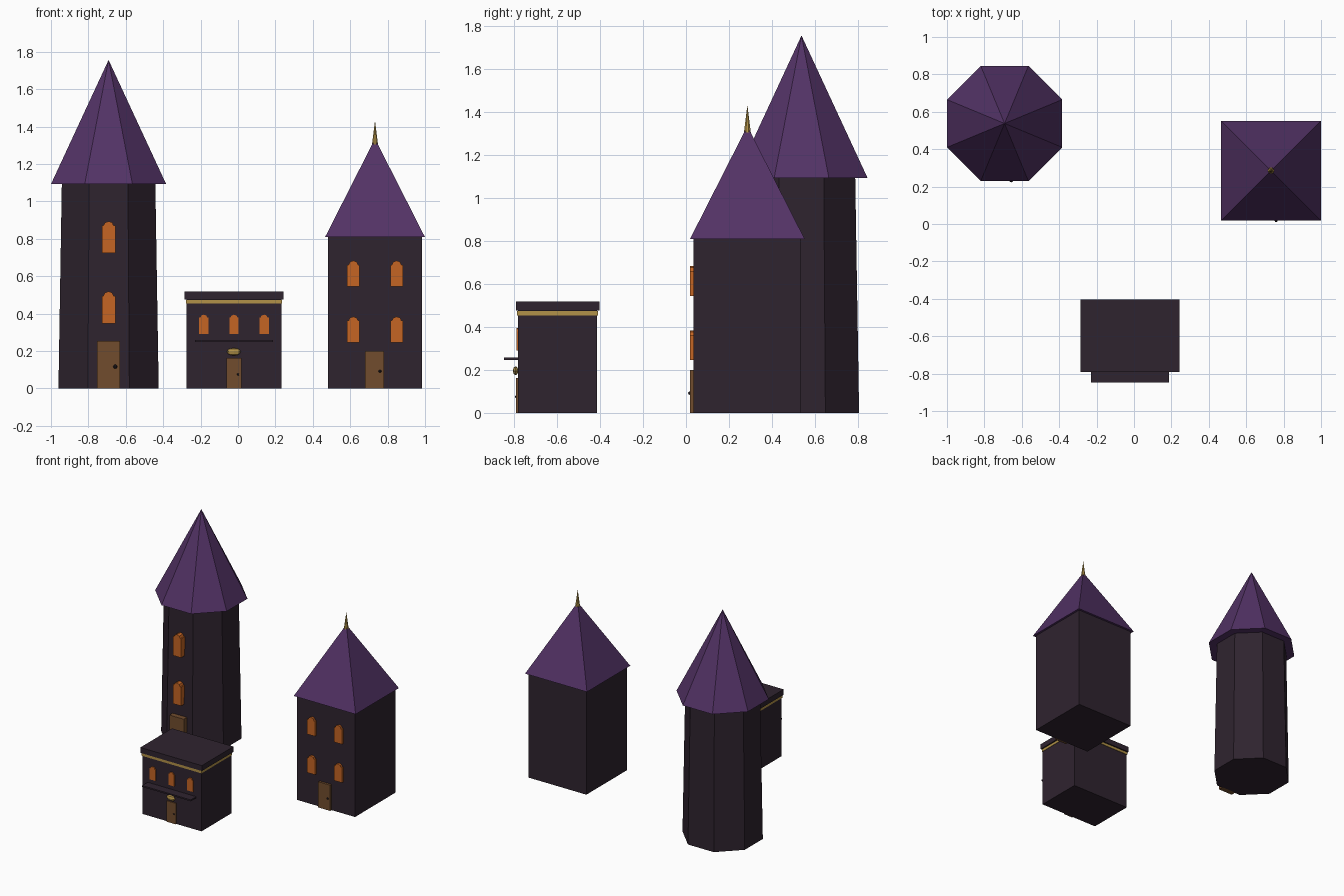
import bpy, bmesh
from math import pi, cos
from mathutils import Matrix, Vector

cube = bpy.data.objects.get("Cube")
if cube:
    bpy.data.objects.remove(cube, do_unlink=True)


def material(name, rgb):
    m = bpy.data.materials.new(name)
    m.use_nodes = True
    m.diffuse_color = (*rgb, 1)
    m.node_tree.nodes["Principled BSDF"].inputs["Base Color"].default_value = (*rgb, 1)
    return m


WALL = material("dark plum wall", (0.028, 0.017, 0.028))
ROOF = material("purple roof", (0.085, 0.032, 0.13))
GLOW = material("orange window", (0.56, 0.13, 0.017))
WOOD = material("brown door", (0.165, 0.073, 0.027))
GOLD = material("old gold", (0.45, 0.29, 0.065))
IRON = material("black iron", (0.016, 0.012, 0.016))


def finish(bm, name, mat):
    bmesh.ops.recalc_face_normals(bm, faces=bm.faces)
    me = bpy.data.meshes.new(name)
    bm.to_mesh(me)
    bm.free()
    me.materials.append(mat)
    ob = bpy.data.objects.new(name, me)
    bpy.context.collection.objects.link(ob)
    return ob


def box(name, mat, lo, hi):
    lo, hi = Vector(lo), Vector(hi)
    bm = bmesh.new()
    bmesh.ops.create_cube(bm, size=1)
    for v in bm.verts:
        v.co = (lo + hi) / 2 + v.co * (hi - lo)
    return finish(bm, name, mat)


def prism(name, mat, sides, x, y, z0, z1, flat0, flat1):
    """Regular prism, frustum or pyramid; flat0 and flat1 reach to the flat sides."""
    k = cos(pi / sides)
    bm = bmesh.new()
    bmesh.ops.create_cone(bm, cap_ends=True, segments=sides, radius1=flat0 / k,
                          radius2=flat1 / k, depth=z1 - z0)
    bmesh.ops.remove_doubles(bm, verts=bm.verts, dist=1e-5)
    bm.transform(Matrix.Translation((x, y, (z0 + z1) / 2)) @ Matrix.Rotation(pi / sides, 4, 'Z'))
    return finish(bm, name, mat)


def ball(name, mat, centre, size, u=8, v=6):
    bm = bmesh.new()
    bmesh.ops.create_uvsphere(bm, u_segments=u, v_segments=v, radius=1)
    bm.transform(Matrix.Translation(centre) @ Matrix.Diagonal((*size, 1)))
    return finish(bm, name, mat)


def window(name, x, z, w, h, y0, y1):
    """Pane with a narrower pointed arch on top."""
    r = w / 2
    right = [(r, 0), (r, h), (r * .76, h), (r * .54, h + r * .46)]
    outline = right + [(0, h + r * .65)] + [(-a, b) for a, b in reversed(right)]
    bm = bmesh.new()
    face = bm.faces.new([bm.verts.new((x + a, y0, z + b)) for a, b in outline])
    out = bmesh.ops.extrude_face_region(bm, geom=[face])
    moved = [g for g in out["geom"] if isinstance(g, bmesh.types.BMVert)]
    bmesh.ops.translate(bm, verts=moved, vec=(0, y1 - y0, 0))
    return finish(bm, name, GLOW)


def door(prefix, x, w, h, y0, y1, knob_r):
    box(prefix + "_door", WOOD, (x - w / 2, y0, 0), (x + w / 2, y1, h))
    ball(prefix + "_door_knob", IRON, (x + w * .29, y0, h * .46), (knob_r,) * 3)


# Octagonal tower
TX, TY = -0.692, 0.5375
prism("tower_wall", WALL, 8, TX, TY, 0, 1.095, 0.268, 0.25)
prism("tower_roof", ROOF, 8, TX, TY, 1.092, 1.756, 0.308, 0)
door("tower", TX, 0.123, 0.253, 0.234, 0.275, 0.011)
for i, z in enumerate((0.348, 0.723)):
    window(f"tower_window_{i + 1}", TX, z, 0.072, 0.147, 0.238, 0.29)

# Square house
HX, HY = 0.7325, 0.2855
box("house_wall", WALL, (HX - .25, HY - .25, 0), (HX + .25, HY + .25, 0.812))
prism("house_roof", ROOF, 4, HX, HY, 0.81, 1.335, 0.2665, 0)
prism("house_spire", GOLD, 8, HX, HY, 1.305, 1.433, 0.016, 0)
door("house", HX - .003, 0.103, 0.2, 0.018, 0.04, 0.008)
for i, z in enumerate((0.246, 0.545)):
    for side, name in ((-1, "right"), (1, "left")):
        window(f"house_window_{name}_{i + 1}", HX + side * .116, z, 0.067, 0.116, 0.018, 0.04)

# Shop with a flat cornice
SX, SY = -0.0215, -0.5975


def slab(name, mat, half_x, half_y, z0, z1):
    box(name, mat, (SX - half_x, SY - half_y, z0), (SX + half_x, SY + half_y, z1))


slab("shop_wall", WALL, 0.2545, 0.184, 0, 0.478)
slab("shop_gold_band", GOLD, 0.2575, 0.188, 0.453, 0.473)
slab("shop_cornice", WALL, 0.2645, 0.1945, 0.476, 0.518)
box("shop_awning", WALL, (SX - .209, -0.848, 0.247), (SX + .209, -0.775, 0.258))
door("shop", SX - .001, 0.08, 0.163, -0.79, -0.775, 0.006)
ball("shop_lamp", GOLD, (SX - .001, -0.793, 0.196), (0.038, 0.013, 0.021), 8, 4)
for i in (-1, 0, 1):
    window(f"shop_window_{i + 2}", SX + i * .161, 0.29, 0.05, 0.088, -0.789, -0.775)
